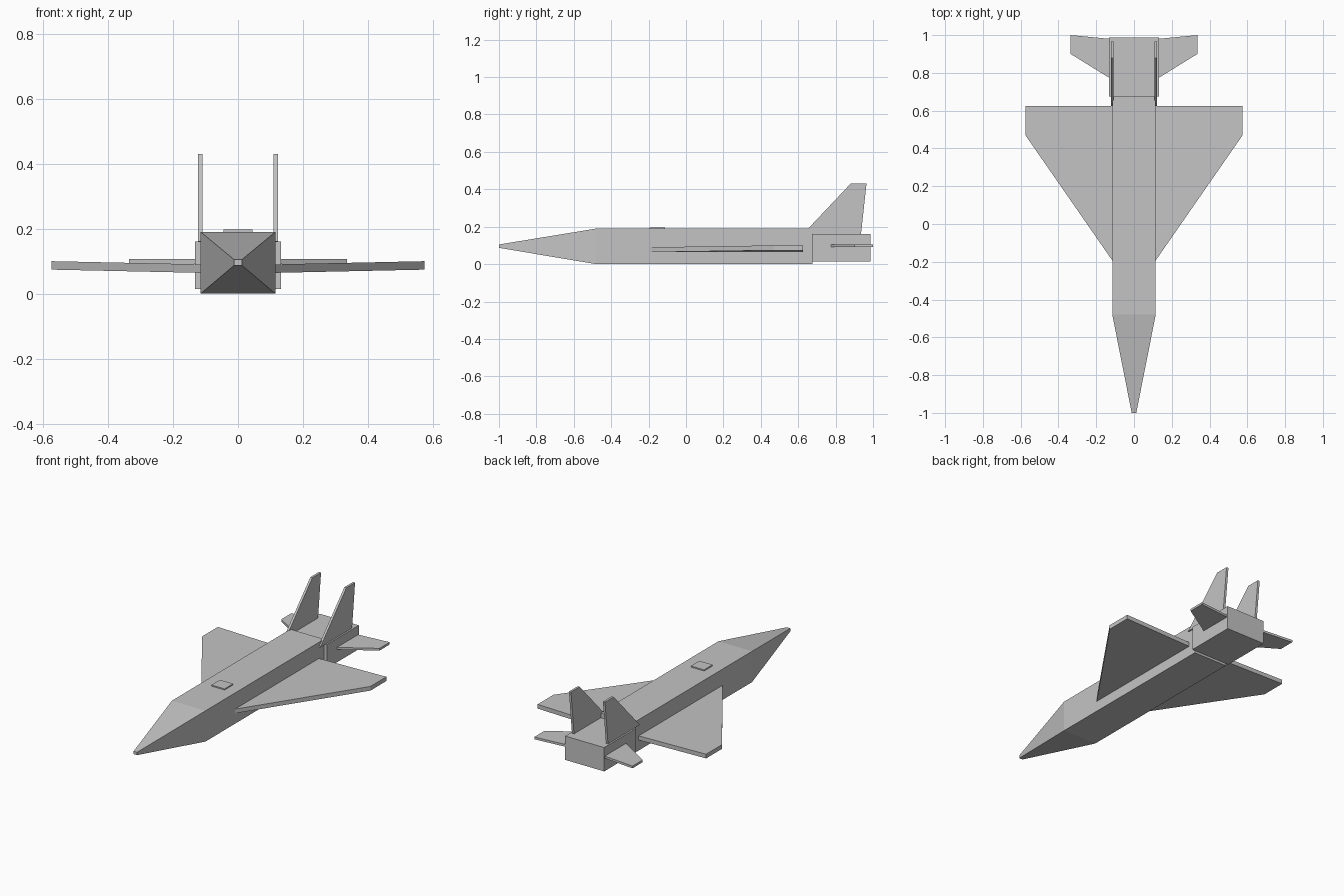
import bpy
import bmesh

cube = bpy.data.objects.get("Cube")
if cube:
    bpy.data.objects.remove(cube, do_unlink=True)

GREY = (0.55, 0.55, 0.55, 1)
mat = bpy.data.materials.new("airframe grey")
mat.use_nodes = True
mat.diffuse_color = GREY
mat.node_tree.nodes["Principled BSDF"].inputs["Base Color"].default_value = GREY


def loft(name, rings, mirror=False):
    """Solid through matching rings of points, capped at both ends."""
    bm = bmesh.new()
    loops = [[bm.verts.new(p) for p in ring] for ring in rings]
    n = len(loops[0])
    for a, b in zip(loops, loops[1:]):
        for i in range(n):
            j = (i + 1) % n
            bm.faces.new((a[i], a[j], b[j], b[i]))
    bm.faces.new(loops[0])
    bm.faces.new(loops[-1])
    bmesh.ops.recalc_face_normals(bm, faces=bm.faces)
    mesh = bpy.data.meshes.new(name)
    bm.to_mesh(mesh)
    bm.free()
    mesh.materials.append(mat)
    obj = bpy.data.objects.new(name, mesh)
    bpy.context.collection.objects.link(obj)
    if mirror:
        obj.modifiers.new("Mirror", 'MIRROR').use_axis[0] = True
    return obj


def section(y, half_width, bottom, top):
    """Rectangle across the body at station y."""
    w = half_width
    return [(-w, y, bottom), (w, y, bottom), (w, y, top), (-w, y, top)]


def chord(x, front, back, bottom, top):
    """Rectangle along the chord of a wing at span x."""
    return [(x, front, bottom), (x, back, bottom), (x, back, top), (x, front, top)]


# Body with tapered nose, engine block and the small roof hatch
loft("fuselage", [section(-1, 0.012, 0.087, 0.105),
                  section(-0.48, 0.115, 0, 0.19),
                  section(0.675, 0.115, 0, 0.19)])
loft("engine_block", [section(0.675, 0.133, 0.014, 0.161),
                      section(0.987, 0.133, 0.014, 0.161)])
loft("roof_hatch", [section(-0.195, 0.045, 0.185, 0.197),
                    section(-0.112, 0.045, 0.185, 0.197)])

# Delta wings with slight dihedral, and tailplanes
loft("wings", [chord(0.11, -0.2, 0.625, 0.064, 0.09),
               chord(0.575, 0.47, 0.625, 0.074, 0.1)], mirror=True)
loft("tailplanes", [chord(0.125, 0.77, 0.98, 0.092, 0.106),
                    chord(0.335, 0.9, 1, 0.092, 0.106)], mirror=True)

# Twin upright fins
fin_profile = [(0.625, 0.16), (0.88, 0.43), (0.965, 0.43), (0.935, 0.155)]
loft("tail_fins", [[(x, y, z) for y, z in fin_profile] for x in (0.109, 0.123)],
     mirror=True)
